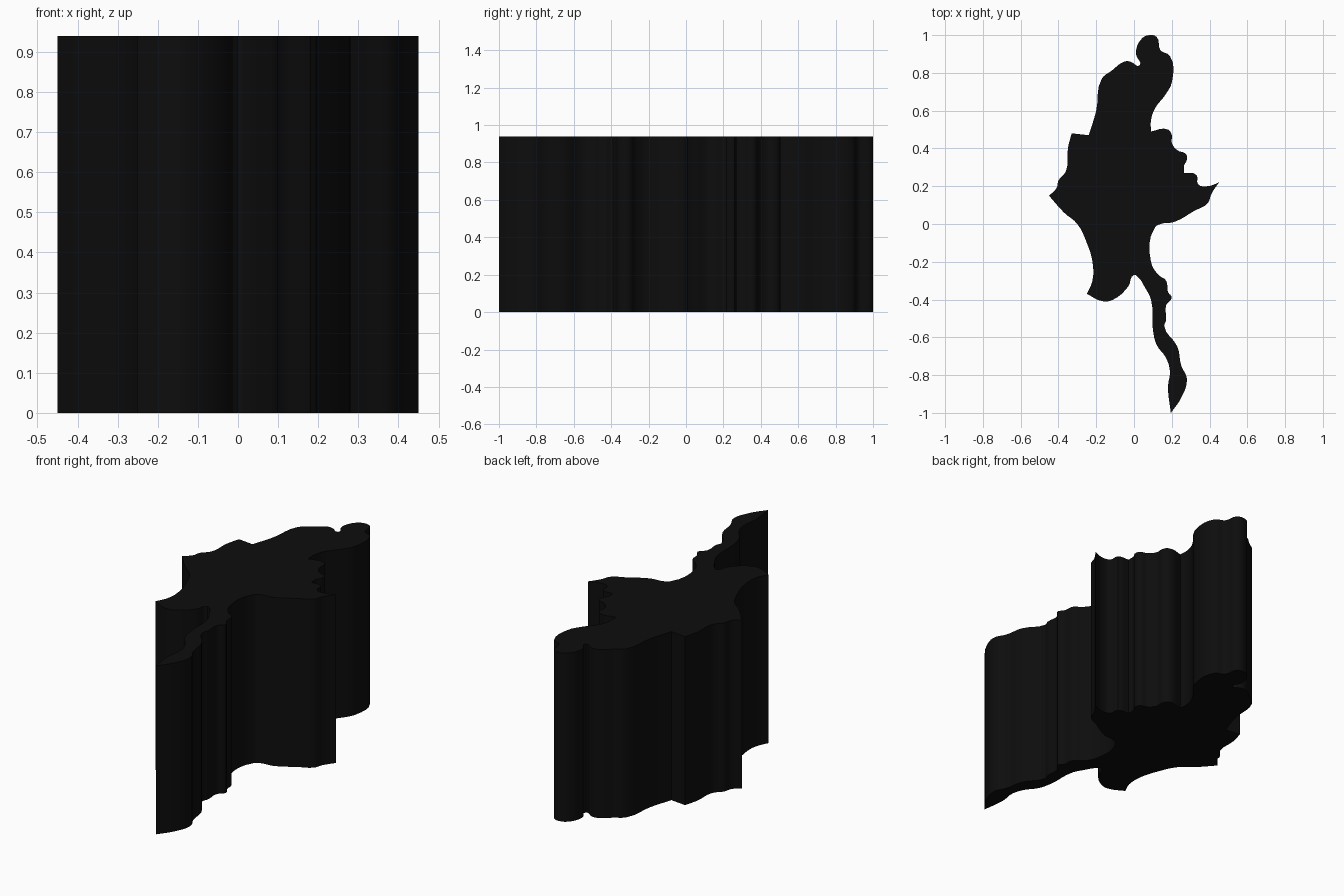
import bpy

HEIGHT = 0.94

# Outline seen from above, clockwise from the north tip
OUTLINE = [
    (0.08, 1.00), (0.12, 0.99), (0.14, 0.92), (0.19, 0.89), (0.20, 0.75),
    (0.17, 0.69), (0.11, 0.61), (0.09, 0.55), (0.09, 0.49), (0.18, 0.50),
    (0.20, 0.47), (0.20, 0.43), (0.23, 0.39), (0.275, 0.37), (0.28, 0.34),
    (0.265, 0.31), (0.265, 0.27), (0.33, 0.26), (0.34, 0.21), (0.39, 0.20),
    (0.45, 0.22), (0.41, 0.16), (0.39, 0.11), (0.32, 0.07), (0.21, 0.01),
    (0.14, 0.00), (0.11, -0.02), (0.09, -0.20), (0.13, -0.27), (0.17, -0.30),
    (0.18, -0.36), (0.20, -0.39), (0.17, -0.43), (0.17, -0.51), (0.16, -0.54),
    (0.23, -0.65), (0.25, -0.75), (0.28, -0.82), (0.25, -0.92), (0.195, -1.00),
    (0.18, -0.86), (0.19, -0.78), (0.17, -0.71), (0.12, -0.64), (0.10, -0.56),
    (0.09, -0.40), (0.06, -0.34), (0.02, -0.28), (0.00, -0.27), (-0.03, -0.33),
    (-0.11, -0.40), (-0.16, -0.41), (-0.25, -0.37), (-0.22, -0.30),
    (-0.22, -0.20), (-0.25, -0.10), (-0.30, 0.00), (-0.37, 0.06),
    (-0.45, 0.15), (-0.41, 0.19), (-0.40, 0.23), (-0.36, 0.28), (-0.35, 0.40),
    (-0.33, 0.48), (-0.24, 0.47), (-0.20, 0.60), (-0.17, 0.77), (-0.12, 0.81),
    (-0.05, 0.86), (-0.02, 0.86), (0.03, 0.84), (0.01, 0.90), (0.04, 0.98),
]
# Corners that stay sharp
SHARP = {(0.09, 0.49), (0.265, 0.27), (0.45, 0.22), (0.195, -1.00),
         (-0.25, -0.37), (-0.45, 0.15), (-0.33, 0.48), (-0.24, 0.47)}

# Closed outline, filled and extruded into a slab
curve = bpy.data.curves.new("map_slab", 'CURVE')
curve.dimensions = '2D'
curve.fill_mode = 'BOTH'
curve.extrude = HEIGHT / 2
curve.resolution_u = 4
spline = curve.splines.new('BEZIER')
spline.bezier_points.add(len(OUTLINE) - 1)
spline.use_cyclic_u = True
for point, (x, y) in zip(spline.bezier_points, OUTLINE):
    point.co = (x, y, 0)
    kind = 'VECTOR' if (x, y) in SHARP else 'AUTO'
    point.handle_left_type = point.handle_right_type = kind

slab = bpy.data.objects.new("map_slab", curve)
slab.location.z = HEIGHT / 2
bpy.context.collection.objects.link(slab)

# Near-black finish
black = bpy.data.materials.new("black")
black.diffuse_color = (0.004, 0.004, 0.004, 1)
curve.materials.append(black)

# Turn into a mesh with crisp rims
bpy.context.view_layer.objects.active = slab
slab.select_set(True)
bpy.ops.object.convert(target='MESH')
bpy.ops.object.shade_smooth_by_angle(angle=0.5)
